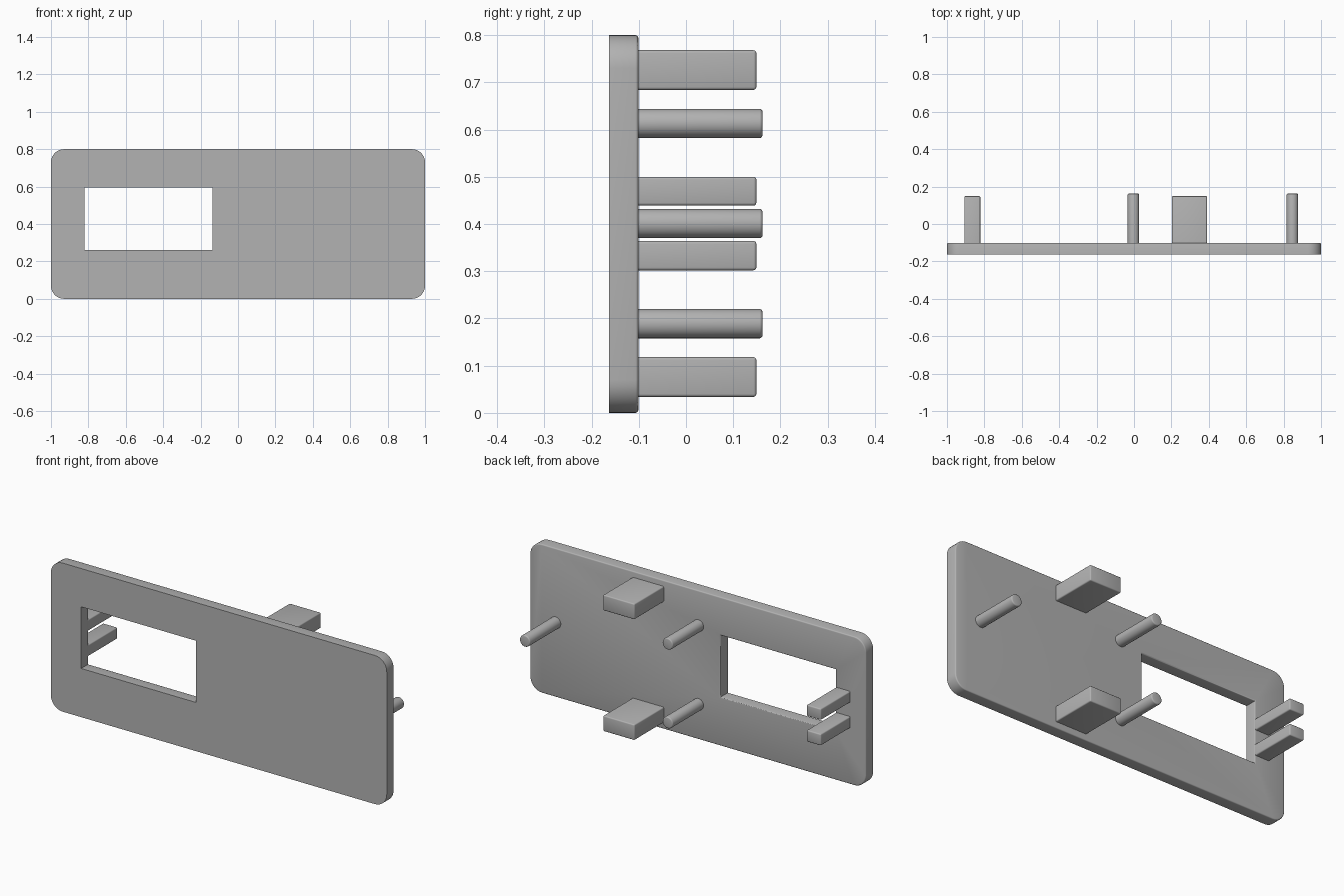
import bpy, bmesh, math
from mathutils import Vector, Matrix

cube = bpy.data.objects.get("Cube")
if cube:
    bpy.data.objects.remove(cube, do_unlink=True)

grey = bpy.data.materials.new("plain grey")
grey.use_nodes = True
colour = (0.45, 0.45, 0.45, 1)
grey.diffuse_color = colour
grey.node_tree.nodes["Principled BSDF"].inputs["Base Color"].default_value = colour

FRONT, BACK = -0.163, -0.101
EDGE = 0.006


def finish(bm, name):
    bmesh.ops.recalc_face_normals(bm, faces=bm.faces)
    mesh = bpy.data.meshes.new(name)
    bm.to_mesh(mesh)
    bm.free()
    mesh.materials.append(grey)
    obj = bpy.data.objects.new(name, mesh)
    bpy.context.collection.objects.link(obj)
    bpy.ops.object.select_all(action='DESELECT')
    obj.select_set(True)
    bpy.context.view_layer.objects.active = obj
    bpy.ops.object.shade_smooth_by_angle(angle=math.radians(35))


def soften(bm, edges):
    bmesh.ops.bevel(bm, geom=edges, offset=EDGE, segments=3, profile=0.5, affect='EDGES')


def rim(bm, y):
    """Sharp edges lying in the plane at depth y."""
    return [e for e in bm.edges if all(abs(v.co.y - y) < 1e-4 for v in e.verts)
            and e.calc_face_angle(0) > 1]


def add_loop(bm, points):
    verts = [bm.verts.new((x, FRONT, z)) for x, z in points]
    return [bm.edges.new((a, b)) for a, b in zip(verts, verts[1:] + verts[:1])]


# Face plate: rounded outline with a rectangular window, back rims softened
def make_plate():
    bm = bmesh.new()
    r, steps = 0.07, 8
    outline = []
    for i, (sx, sz) in enumerate([(1, 1), (-1, 1), (-1, -1), (1, -1)]):
        for k in range(steps + 1):
            a = math.pi / 2 * (i + k / steps)
            outline.append((sx * (1 - r) + r * math.cos(a),
                            0.4 + sz * (0.4 - r) + r * math.sin(a)))
    window = [(-0.82, 0.262), (-0.135, 0.262), (-0.135, 0.594), (-0.82, 0.594)]
    edges = add_loop(bm, outline) + add_loop(bm, window)
    bmesh.ops.triangle_fill(bm, use_beauty=True, edges=edges, normal=Vector((0, -1, 0)))
    ext = bmesh.ops.extrude_face_region(bm, geom=bm.faces[:], use_keep_orig=True)
    for v in ext["geom"]:
        if isinstance(v, bmesh.types.BMVert):
            v.co.y = BACK
    bmesh.ops.recalc_face_normals(bm, faces=bm.faces)
    soften(bm, rim(bm, BACK))
    finish(bm, "face_plate")


# Rectangular tab standing on the back of the plate
def make_tab(name, x0, x1, z0, z1, end=0.149):
    bm = bmesh.new()
    start = BACK - 0.02
    size = Matrix.Diagonal((x1 - x0, end - start, z1 - z0, 1))
    centre = Matrix.Translation(((x0 + x1) / 2, (start + end) / 2, (z0 + z1) / 2))
    bmesh.ops.create_cube(bm, size=1, matrix=centre @ size)
    soften(bm, [e for e in bm.edges if any(v.co.y > 0 for v in e.verts)])
    finish(bm, name)


# Round locating pin with a softened tip
def make_pin(name, x, z, radius=0.031, end=0.162):
    bm = bmesh.new()
    start = BACK - 0.02
    place = Matrix.Translation((x, (start + end) / 2, z)) @ Matrix.Rotation(math.pi / 2, 4, 'X')
    bmesh.ops.create_cone(bm, cap_ends=True, segments=32, radius1=radius, radius2=radius,
                          depth=end - start, matrix=place)
    soften(bm, rim(bm, end))
    finish(bm, name)


make_plate()
make_tab("upper_block", 0.203, 0.39, 0.684, 0.768)
make_tab("lower_block", 0.203, 0.39, 0.034, 0.118)
make_tab("upper_window_tab", -0.907, -0.822, 0.439, 0.5)
make_tab("lower_window_tab", -0.907, -0.822, 0.302, 0.364)
make_pin("upper_centre_pin", -0.003, 0.613)
make_pin("lower_centre_pin", -0.003, 0.189)
make_pin("left_pin", 0.847, 0.401)
